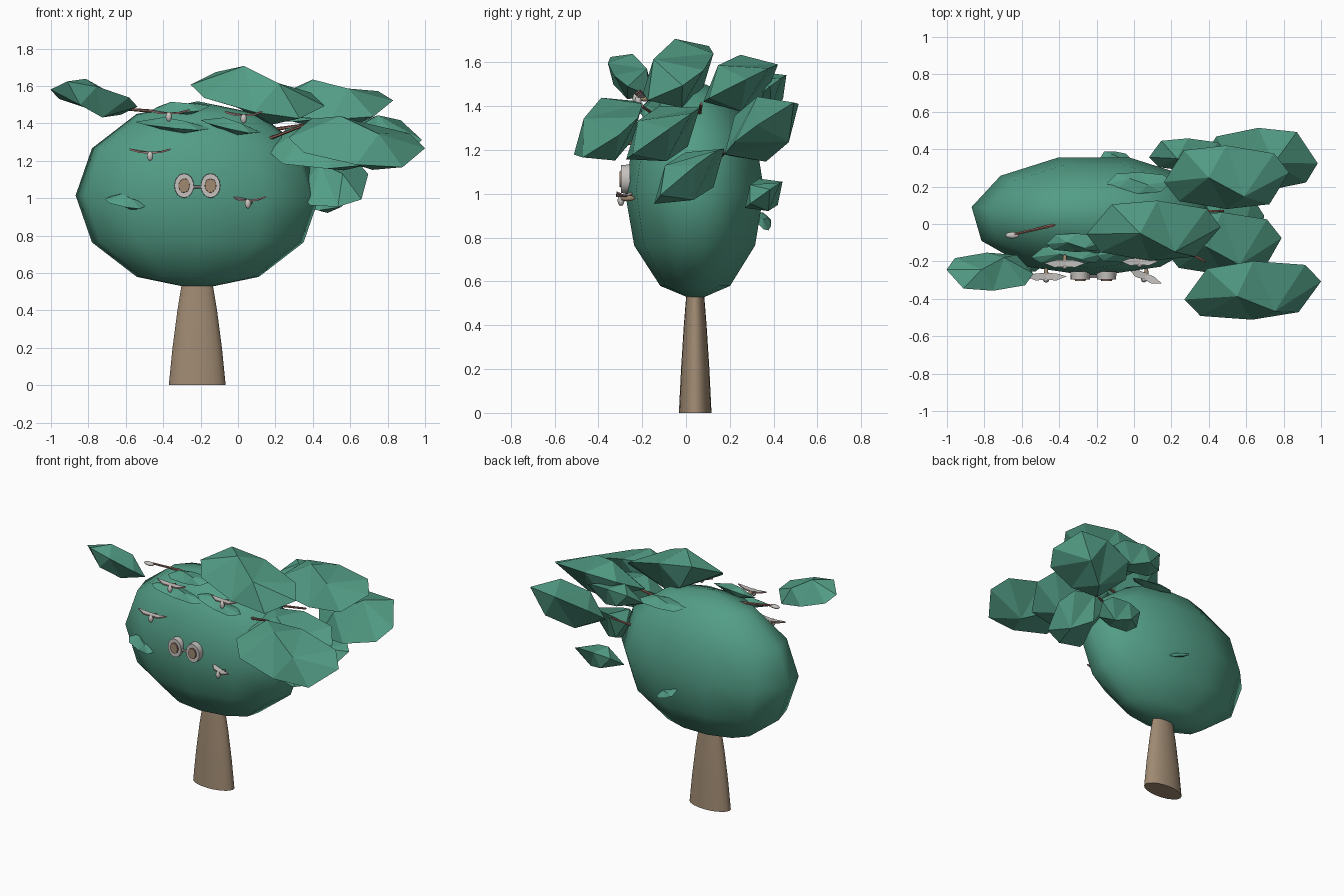
import bpy, bmesh, math
from mathutils import Vector, Matrix

if "Cube" in bpy.data.objects:
    bpy.data.objects.remove(bpy.data.objects["Cube"])


def mat(name, rgb):
    m = bpy.data.materials.new(name)
    m.diffuse_color = (*rgb, 1)
    m.use_nodes = True
    m.node_tree.nodes["Principled BSDF"].inputs["Base Color"].default_value = m.diffuse_color
    return m


GREEN = mat("leaf green", (0.085, 0.335, 0.235))
BARK = mat("bark tan", (0.35, 0.255, 0.17))
TWIG = mat("twig brown", (0.27, 0.13, 0.10))
GREY = mat("pale grey", (0.56, 0.54, 0.52))
WING = mat("wing rose", (0.36, 0.20, 0.19))


def add(name, bm, material, smooth=None):
    bmesh.ops.recalc_face_normals(bm, faces=bm.faces)
    me = bpy.data.meshes.new(name)
    bm.to_mesh(me)
    bm.free()
    me.materials.append(material)
    ob = bpy.data.objects.new(name, me)
    bpy.context.collection.objects.link(ob)
    if smooth:
        bpy.ops.object.select_all(action='DESELECT')
        bpy.context.view_layer.objects.active = ob
        ob.select_set(True)
        bpy.ops.object.shade_smooth_by_angle(angle=math.radians(smooth))
    return ob


def rod(name, a, b, r1, r2, material, sides=8):
    a, b = Vector(a), Vector(b)
    d = b - a
    bm = bmesh.new()
    bmesh.ops.create_cone(bm, cap_ends=True, segments=sides, radius1=r1, radius2=r2, depth=d.length)
    bm.transform(Matrix.Translation((a + b) / 2) @ d.to_track_quat('Z', 'Y').to_matrix().to_4x4())
    return add(name, bm, material, 40)


def ball(name, c, scale, material, u=10, v=6, turn=0):
    bm = bmesh.new()
    bmesh.ops.create_uvsphere(bm, u_segments=u, v_segments=v, radius=1)
    bm.transform(Matrix.Translation(c) @ Matrix.Diagonal((*scale, 1)) @ Matrix.Rotation(turn, 4, 'Z'))
    return add(name, bm, material, 60)


# Crown: low ring count ellipsoid
ball("crown", (-0.215, 0.045, 1.015), (0.66, 0.325, 0.503), GREEN, 11, 6, math.pi)

# Trunk: lofted elliptical rings
bm = bmesh.new()
rings = []
for z, r in ((0, .152), (.2, .132), (.4, .106), (.6, .073)):
    rings.append([bm.verts.new((-.218 + r * math.cos(i * math.tau / 20),
                                .042 + r * .49 * math.sin(i * math.tau / 20), z)) for i in range(20)])
for lo, hi in zip(rings, rings[1:]):
    for i in range(20):
        bm.faces.new((lo[i], lo[(i + 1) % 20], hi[(i + 1) % 20], hi[i]))
bm.faces.new(rings[0])
bm.faces.new(rings[-1])
add("trunk", bm, BARK, 45)

# Leaf: lens with a point-symmetric oval rim and a slanted ridge on both sides
HALF_RIM = ((0, -.15), (.12, -.75), (.5, -1), (.84, -.85))
RIM = HALF_RIM + tuple((1 - s, -w) for s, w in HALF_RIM)


def leaf(name, p, q, half, lean=.65, bulge=.62):
    p, q = Vector(p), Vector(q)
    axis = q - p
    x = axis.normalized()
    side = Vector((0, -lean, 1)).cross(x).normalized()
    n = x.cross(side)
    bm = bmesh.new()

    def pt(s, w, h):
        return bm.verts.new(p + axis * s + side * w * half + n * h * half)

    rim = [pt(s, w, 0) for s, w in RIM]
    for h in (bulge, -bulge):
        ends = pt(.36, .3, h), pt(.64, -.3, h)
        # the base half of the rim fans to one ridge end, the tip half to the other
        for i in range(8):
            bm.faces.new((rim[i], rim[(i + 1) % 8], ends[2 <= i < 6]))
        bm.faces.new((rim[2], ends[1], ends[0]))
        bm.faces.new((rim[6], ends[0], ends[1]))
    add(name, bm, GREEN)


# Large leaves on the branches; a negative half width mirrors the leaf
leaf("left_leaf", (-.54, -.25, 1.48), (-1, -.26, 1.59), -.12, -.6, .7)
leaf("top_leaf", (.46, -.04, 1.48), (-.25, -.03, 1.62), .185, .56, .7)
leaf("front_right_leaf", (.27, -.38, 1.34), (1, -.33, 1.25), .195, .74)
leaf("back_right_leaf", (.16, .25, 1.5), (.83, .25, 1.51), .19, .5)
leaf("far_right_leaf", (.38, .34, 1.26), (.98, .35, 1.33), -.205, .68)
leaf("back_top_leaf", (.08, .37, 1.47), (.5, .37, 1.48), .11, .75, .7)
leaf("inner_right_leaf", (.16, -.11, 1.27), (.79, -.1, 1.28), .205, .7, .55)
leaf("low_right_leaf", (.32, .01, 1.05), (.7, .02, 1.11), .205, .79, .5)
leaf("low_back_leaf", (.25, .34, .98), (.6, .37, 1.01), .105, .7, .7)

# Small leaves lying on the crown
leaf("face_leaf", (-.71, -.19, 1), (-.48, -.22, .96), .055, .6)
leaf("crown_leaf_front", (-.55, -.17, 1.41), (-.14, -.16, 1.37), .055, .3)
leaf("crown_leaf_upper", (-.47, -.1, 1.47), (-.15, -.1, 1.49), .055, .45)
leaf("crown_leaf_mid", (-.2, -.16, 1.42), (.12, -.15, 1.35), .055, .3)
leaf("crown_leaf_back", (-.15, .22, 1.43), (.2, .22, 1.42), .06, -.3, .4)
leaf("rear_leaf", (-.18, .36, .91), (-.02, .35, .84), .04, -.6, .35)

# Branches feeding the leaf clusters
for name, a, b in (("left_branch", (-.4, 0, 1.46), (-.64, -.055, 1.48)),
                   ("upper_branch", (.14, .06, 1.36), (.48, .07, 1.41)),
                   ("front_branch", (.12, -.06, 1.3), (.38, -.2, 1.4)),
                   ("lower_branch", (.2, .12, 1.14), (.46, .18, 1.19))):
    rod(name, a, b, .01, .007, TWIG, 6)
ball("left_branch_bud", (-.65, -.06, 1.475), (.038, .018, .013), GREY)


# Birds: tan body, pale hanging head and swept thin wings
def bird(c, span, turn=0):
    spin = Matrix.Translation(c) @ Matrix.Rotation(turn, 4, 'Z')
    ball("bird_body", spin @ Vector((0, .015, 0)), (.013, .035, .014), BARK, 8, 6)
    ball("bird_head", spin @ Vector((0, -.018, -.01)), (.017, .016, .026), GREY, 8, 6)
    for s in (-1, 1):
        bm = bmesh.new()
        pts = ((0, -.018, .008), (.5, -.022, .01), (1, 0, .026), (.5, .016, .012), (0, .018, .008))
        top = [bm.verts.new(spin @ Vector((s * x * span, y, z + .005))) for x, y, z in pts]
        low = [bm.verts.new(v.co - Vector((0, 0, .009))) for v in top]
        bm.faces.new(top)
        bm.faces.new(low)
        for i in range(5):
            bm.faces.new((top[i], top[(i + 1) % 5], low[(i + 1) % 5], low[i]))
        ob = add("bird_wing", bm, GREY)
        ob.data.materials.append(WING)
        for f in ob.data.polygons:
            f.material_index = 1 if abs(f.normal.z) < .5 else 0


bird((-.47, -.28, 1.235), .11)
bird((.06, -.28, .98), .095, -.4)
bird((-.37, -.21, 1.445), .11)
bird((.03, -.2, 1.435), .1)

# Eyes: oval pale rims around tan discs, joined by a bridge
for x in (-.288, -.147):
    for name, r, y0, y1, m in (("eye_rim", .053, -.255, -.296, GREY),
                               ("eye_ring", .032, -.29, -.299, TWIG),
                               ("eye_pupil", .029, -.295, -.304, BARK)):
        ob = rod(name, (0, y0, 0), (0, y1, 0), r, r * .97, m, 16)
        ob.data.transform(Matrix.Translation((x, 0, 1.067)) @ Matrix.Diagonal((1, 1, 1.25, 1)))
rod("eye_bridge", (-.245, -.282, 1.06), (-.19, -.282, 1.06), .008, .008, GREY)
